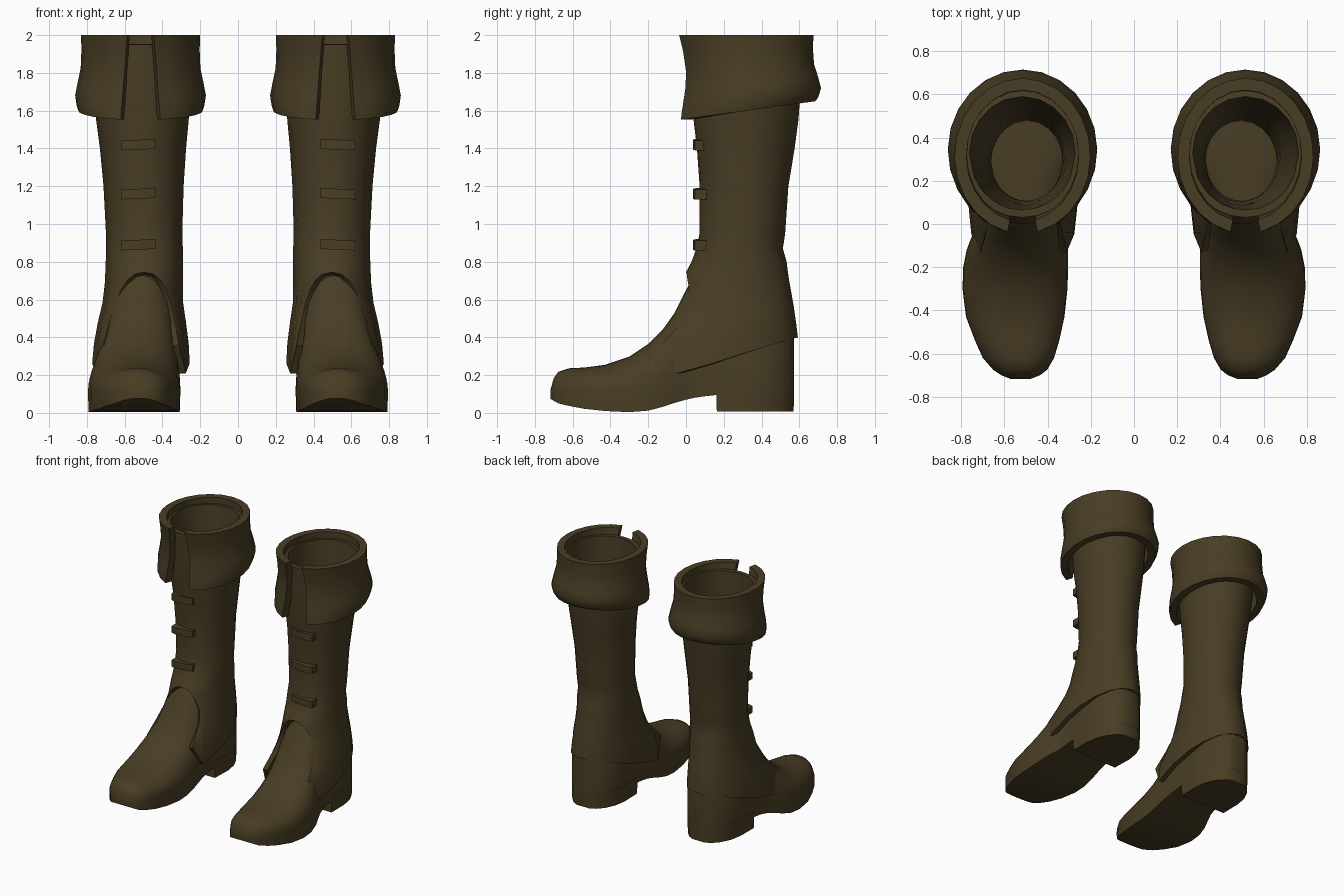
import bpy, math

if "Cube" in bpy.data.objects:
    bpy.data.objects.remove(bpy.data.objects["Cube"])

leather = bpy.data.materials.new("dark brown leather")
leather.diffuse_color = (0.066, 0.047, 0.018, 1)
leather.use_nodes = True
leather.node_tree.nodes["Principled BSDF"].inputs["Base Color"].default_value = leather.diffuse_color


def interp(table, t, col=1):
    """Linear lookup in rows sorted by their first value."""
    if t <= table[0][0]:
        return table[0][col]
    for a, b in zip(table, table[1:]):
        if t <= b[0]:
            f = (t - a[0]) / (b[0] - a[0])
            return a[col] + f * (b[col] - a[col])
    return table[-1][col]


def loft(rows, wrap=True, close=False):
    """Quads between point rows; wrap joins row ends, close joins last row to first."""
    n, m = len(rows[0]), len(rows)
    verts = [p for r in rows for p in r]
    faces = []
    for j in range(m if close else m - 1):
        for i in range(n if wrap else n - 1):
            a, b = j * n, ((j + 1) % m) * n
            k = (i + 1) % n
            faces.append((a + i, a + k, b + k, b + i))
    return verts, faces


def make(name, verts, faces, thickness=0, angle=35, fix_normals=True):
    """One part, optionally thickened inward, mirrored to the other boot."""
    me = bpy.data.meshes.new(name)
    me.from_pydata(verts, [], faces)
    me.materials.append(leather)
    ob = bpy.data.objects.new(name, me)
    bpy.context.collection.objects.link(ob)
    bpy.ops.object.select_all(action='DESELECT')
    ob.select_set(True)
    bpy.context.view_layer.objects.active = ob
    if fix_normals:
        bpy.ops.object.mode_set(mode='EDIT')
        bpy.ops.mesh.select_all(action='SELECT')
        bpy.ops.mesh.normals_make_consistent(inside=False)
        bpy.ops.object.mode_set(mode='OBJECT')
    if thickness:
        s = ob.modifiers.new("thickness", 'SOLIDIFY')
        s.thickness, s.offset = thickness, -1
    mir = ob.modifiers.new("other boot", 'MIRROR')
    mir.use_mirror_merge = False
    bpy.ops.object.convert(target='MESH')
    bpy.ops.object.shade_smooth_by_angle(angle=math.radians(angle))
    return ob


# --- shaft: z, centre x, half width, front y, back y
SHAFT = [
    (0.20, 0.515, 0.262, -0.32, 0.605), (0.36, 0.512, 0.252, -0.31, 0.597),
    (0.50, 0.508, 0.230, -0.12, 0.58), (0.60, 0.503, 0.210, -0.05, 0.565),
    (0.70, 0.498, 0.206, -0.02, 0.545), (0.745, 0.497, 0.204, 0.0, 0.54),
    (0.82, 0.496, 0.204, 0.04, 0.53), (0.87, 0.495, 0.203, 0.055, 0.513),
    (0.95, 0.497, 0.202, 0.072, 0.525), (1.20, 0.50, 0.212, 0.072, 0.542),
    (1.40, 0.503, 0.228, 0.058, 0.575), (1.55, 0.506, 0.245, 0.04, 0.595),
    (1.75, 0.512, 0.262, 0.035, 0.61), (1.95, 0.517, 0.28, 0.03, 0.625)]
# lower edge height by angle from the front: instep arch, side point, sloping hem
HEM = [(0, 0.745), (0.25, 0.735), (0.45, 0.70), (0.6, 0.655), (0.75, 0.59),
       (0.83, 0.50), (0.92, 0.36), (1.15, 0.21), (1.57, 0.262),
       (1.9, 0.31), (2.2, 0.347), (2.5, 0.375), (2.8, 0.393), (math.pi, 0.40)]
half = [h[0] for h in HEM]
angles = half + [2 * math.pi - a for a in reversed(half[1:-1])]


def shaft_point(phi, z):
    cx, hw, yf, yb = (interp(SHAFT, z, c) for c in (1, 2, 3, 4))
    return (cx + hw * math.sin(phi),
            (yf + yb) / 2 - (yb - yf) / 2 * math.cos(phi), z)


LEVELS = [0.80, 0.87, 0.95, 1.08, 1.20, 1.40, 1.55, 1.75, 1.95]
rows = []
for f in (0, 0.2, 0.4, 0.6, 0.8):
    row = []
    for a in angles:
        h = interp(HEM, min(a, 2 * math.pi - a))
        row.append(shaft_point(a, h + (LEVELS[0] - h) * f))
    rows.append(row)
rows += [[shaft_point(a, z) for a in angles] for z in LEVELS]
make("boot_shafts", *loft(rows), thickness=0.035, fix_normals=False)

# --- folded cuff: fraction of height, half width, front y, back y
CUFF = [(0, 0.330, -0.045, 0.685), (0.06, 0.338, -0.042, 0.70),
        (0.2, 0.346, -0.03, 0.715), (0.36, 0.334, -0.018, 0.70),
        (0.56, 0.317, -0.012, 0.678), (0.8, 0.313, -0.025, 0.672), (1, 0.315, -0.045, 0.675)]


def cuff_point(u, t, inset):
    _, hw, yf, yb = next(r for r in CUFF if r[0] == t)
    gap = math.asin((0.105 - 0.035 * t) / hw)
    phi = gap + u * (2 * math.pi - 2 * gap)
    low = 1.55 + 0.05 * (1 - math.cos(phi))
    y0, hd = (yf + yb) / 2, (yb - yf) / 2
    return (0.516 + (hw - inset) * math.sin(phi),
            y0 - (hd - inset) * math.cos(phi), low + t * (2 - low))


profile = [(r[0], 0) for r in CUFF] + [(r[0], 0.055) for r in reversed(CUFF)]
STEPS = 22
rows = [[cuff_point(i / STEPS, t, d) for t, d in profile] for i in range(STEPS + 1)]
v, f = loft(rows)
# end walls beside the front split
k, n = len(profile), len(CUFF)
for base in (0, STEPS * k):
    f += [(base + i, base + i + 1, base + k - 2 - i, base + k - 1 - i) for i in range(n - 1)]
make("folded_cuffs", v, f)

# --- foot: y, bottom z, side z, top z, centre x, half width
FOOT = [
    (-0.718, 0.075, 0.09, 0.12, 0.525, 0.045), (-0.70, 0.064, 0.10, 0.185, 0.525, 0.09),
    (-0.675, 0.05, 0.10, 0.218, 0.527, 0.125), (-0.62, 0.037, 0.11, 0.236, 0.535, 0.165),
    (-0.54, 0.022, 0.12, 0.24, 0.541, 0.195), (-0.43, 0.01, 0.12, 0.254, 0.55, 0.228),
    (-0.30, 0.004, 0.12, 0.298, 0.551, 0.243), (-0.20, 0.012, 0.12, 0.365, 0.548, 0.243),
    (-0.12, 0.033, 0.13, 0.445, 0.54, 0.235), (-0.06, 0.053, 0.13, 0.53, 0.53, 0.222),
    (0.0, 0.07, 0.14, 0.65, 0.521, 0.208), (0.045, 0.08, 0.15, 0.73, 0.518, 0.203),
    (0.09, 0.087, 0.25, 0.45, 0.516, 0.20), (0.21, 0.10, 0.38, 0.45, 0.514, 0.20),
    (0.32, 0.10, 0.41, 0.45, 0.512, 0.202), (0.42, 0.10, 0.42, 0.45, 0.511, 0.185),
    (0.50, 0.10, 0.42, 0.45, 0.51, 0.147), (0.55, 0.10, 0.42, 0.45, 0.51, 0.10),
    (0.573, 0.10, 0.42, 0.45, 0.51, 0.055)]
ARC = 16
rows = []
for y, zb, zs, zt, cx, hw in FOOT:
    row = [(cx - hw * 0.99, y, zb), (cx + hw * 0.99, y, zb)]
    for i in range(ARC + 1):
        a = math.pi * i / ARC
        c, s = math.cos(a), math.sin(a)
        row.append((cx + hw * math.copysign(abs(c) ** 0.9, c), y, zs + (zt - zs) * s ** 0.9))
    rows.append(row)
v, f = loft(rows)
k = len(rows[0])
f += [tuple(range(k)), tuple(range(len(v) - k, len(v)))]
make("feet", v, f, angle=40)

# --- heel block under the rear of the foot
side = [(y, interp(FOOT, y, 4), interp(FOOT, y, 5)) for y in (0.16, 0.25, 0.32, 0.42, 0.50, 0.55, 0.573)]
outline = [(c + w, y) for y, c, w in side] + [(c - w, y) for y, c, w in reversed(side)]
rows = [[(0.512 + (x - 0.512) * s, 0.36 + (y - 0.36) * s, z) for x, y in outline]
        for z, s in ((0.008, 0.985), (0.14, 1.0))]
v, f = loft(rows)
k = len(outline)
f += [tuple(range(k)), tuple(range(k, 2 * k))]
make("heels", v, f)

# --- three short straps across the front of each shaft
for number, z in enumerate((0.89, 1.16, 1.42), 1):
    rows = []
    for x, y in ((-0.092, 0.052), (-0.05, 0.04), (0.05, 0.036), (0.092, 0.048)):
        zc = z - x * 0.04
        rows.append([(0.528 + x, y, zc - 0.026), (0.528 + x, y + 0.06, zc - 0.026),
                     (0.528 + x, y + 0.06, zc + 0.026), (0.528 + x, y, zc + 0.026)])
    v, f = loft(rows)
    f += [(0, 1, 2, 3), (12, 13, 14, 15)]
    make(f"front_straps_{number}", v, f)
